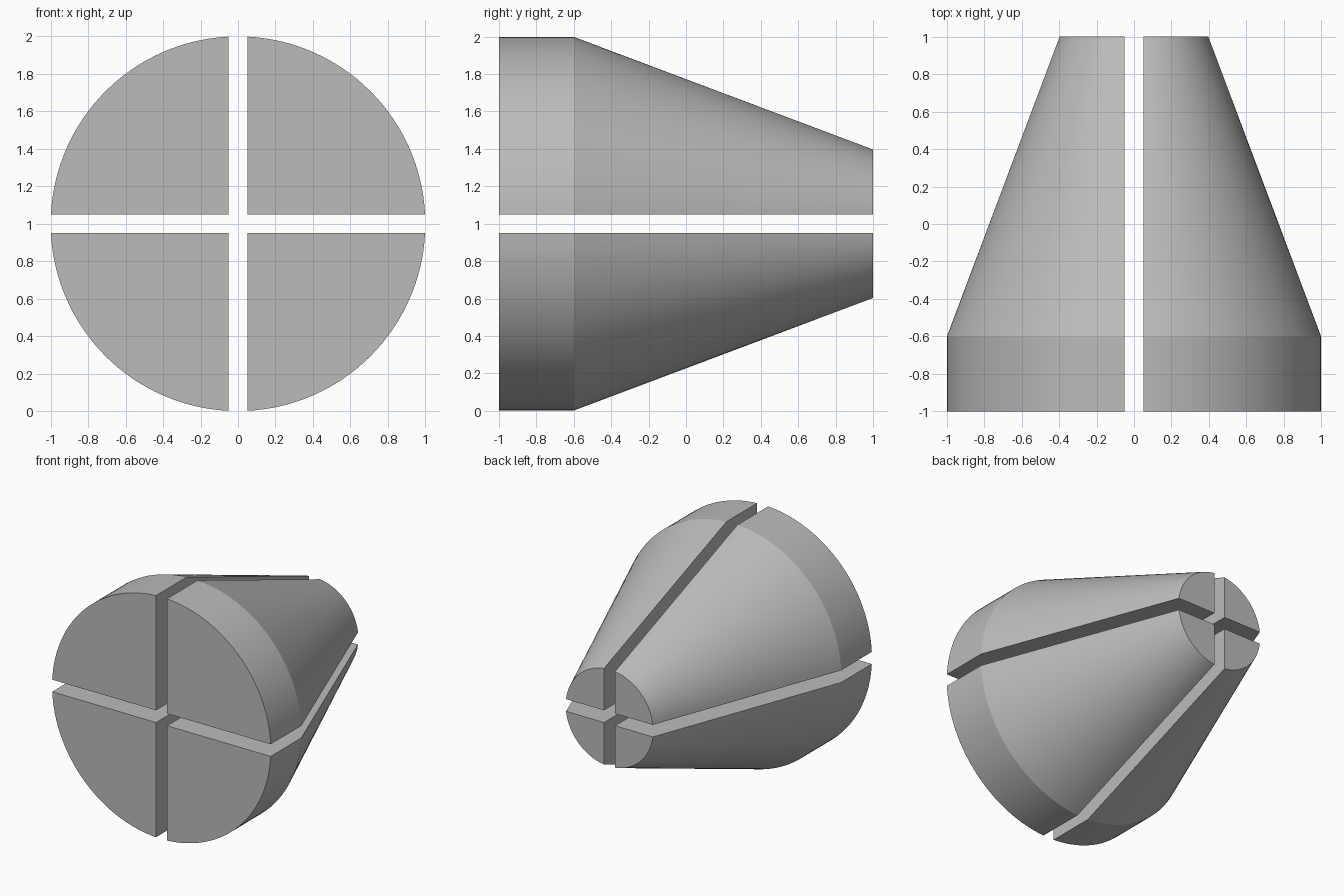
import bpy, bmesh
from math import asin, sin, cos, pi, radians
from mathutils import Matrix

if "Cube" in bpy.data.objects:
    bpy.data.objects.remove(bpy.data.objects["Cube"])

GAP = 0.05          # half width of the cross slots
SEGS = 32           # arc segments per quarter
STATIONS = [(-1.0, 1.0), (-0.6, 1.0), (1.0, 0.4)]   # (y, radius)

# Darker grey of the whole part
grey = bpy.data.materials.new("dark_grey")
grey.diffuse_color = (0.5, 0.5, 0.5, 1)
grey.use_nodes = True
grey.node_tree.nodes["Principled BSDF"].inputs["Base Color"].default_value = grey.diffuse_color


def section(r):
    """Quarter-circle outline inset from both slot planes."""
    a = asin(GAP / r)
    b = pi / 2 - a
    pts = [(GAP, GAP)]
    for i in range(SEGS + 1):
        t = a + (b - a) * i / SEGS
        pts.append((r * cos(t), r * sin(t)))
    return pts


def jaw(name, turn):
    """One quarter of the tapered collet, turned about the y axis."""
    bm = bmesh.new()
    rings = [[bm.verts.new((x, y, z)) for x, z in section(r)] for y, r in STATIONS]
    n = len(rings[0])
    for lo, hi in zip(rings, rings[1:]):
        for i in range(n):
            j = (i + 1) % n
            bm.faces.new((lo[i], lo[j], hi[j], hi[i]))
    bm.faces.new(rings[0])
    bm.faces.new(rings[-1])
    bmesh.ops.transform(bm, verts=bm.verts,
                        matrix=Matrix.Translation((0, 0, 1)) @ Matrix.Rotation(turn, 4, 'Y'))
    bmesh.ops.recalc_face_normals(bm, faces=bm.faces)
    me = bpy.data.meshes.new(name)
    bm.to_mesh(me)
    bm.free()
    me.materials.append(grey)
    ob = bpy.data.objects.new(name, me)
    bpy.context.collection.objects.link(ob)
    # smooth round walls, sharp cone shoulder and slot edges
    bpy.ops.object.select_all(action='DESELECT')
    ob.select_set(True)
    bpy.context.view_layer.objects.active = ob
    bpy.ops.object.shade_smooth_by_angle(angle=radians(10))


# Four jaws around the y axis
for k, name in enumerate(["jaw_upper_right", "jaw_lower_right",
                          "jaw_lower_left", "jaw_upper_left"]):
    jaw(name, k * pi / 2)
